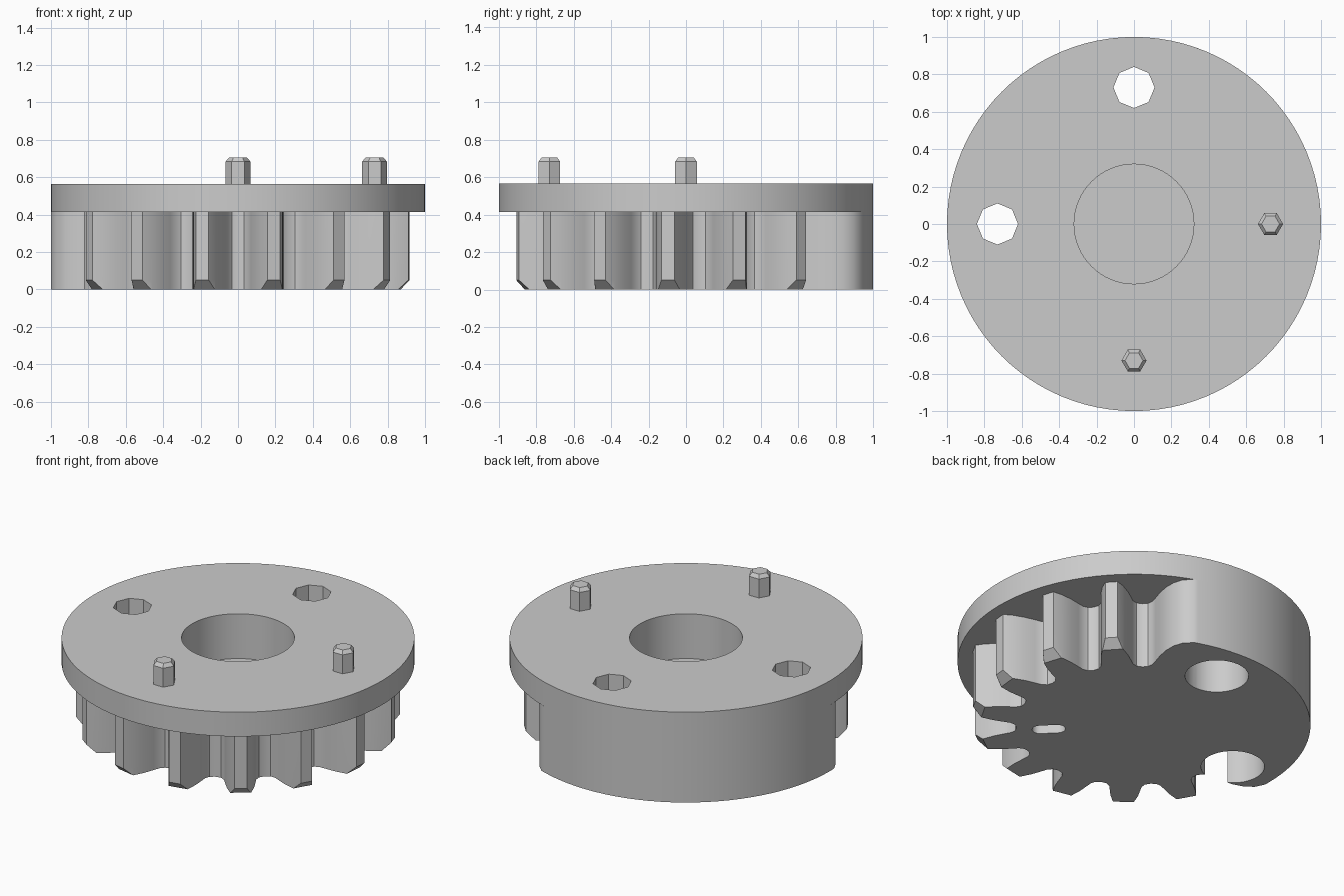
import bpy
import bmesh
import math

cube = bpy.data.objects.get("Cube")
if cube:
    bpy.data.objects.remove(cube, do_unlink=True)

GREY = bpy.data.materials.new("plain_grey")
GREY.use_nodes = True
GREY.diffuse_color = (0.6, 0.6, 0.6, 1)
GREY.node_tree.nodes["Principled BSDF"].inputs["Base Color"].default_value = (0.6, 0.6, 0.6, 1)

TOP, STEP, FLOOR = 0.565, 0.413, 0.285
HOLE_R = 0.73      # distance of pins and holes from the axis


def polar(deg, r):
    a = math.radians(deg)
    return r * math.cos(a), r * math.sin(a)


def loft(name, rings):
    """Closed solid through equal-length rings, each given as (points, z)."""
    bm = bmesh.new()
    loops = [[bm.verts.new((x, y, z)) for x, y in pts] for pts, z in rings]
    n = len(loops[0])
    for low, high in zip(loops, loops[1:]):
        for i in range(n):
            j = (i + 1) % n
            bm.faces.new((low[i], low[j], high[j], high[i]))
    bm.faces.new(loops[0][::-1])
    bm.faces.new(loops[-1])
    mesh = bpy.data.meshes.new(name)
    bm.to_mesh(mesh)
    bm.free()
    mesh.materials.append(GREY)
    obj = bpy.data.objects.new(name, mesh)
    bpy.context.collection.objects.link(obj)
    return obj


def circle(r, n, cx=0.0, cy=0.0):
    return [(cx + x, cy + y) for x, y in (polar(360 * i / n, r) for i in range(n))]


def prism(name, pts, z0, z1):
    return loft(name, [(pts, z0), (pts, z1)])


def activate(obj):
    bpy.ops.object.select_all(action='DESELECT')
    obj.select_set(True)
    bpy.context.view_layer.objects.active = obj


def cut(obj, cutter):
    activate(obj)
    mod = obj.modifiers.new("cut", 'BOOLEAN')
    mod.operation = 'DIFFERENCE'
    mod.solver = 'EXACT'
    mod.object = cutter
    bpy.ops.object.modifier_apply(modifier=mod.name)
    bpy.data.objects.remove(cutter, do_unlink=True)


# Gear outline: nine teeth on a 24 degree pitch, then a plain full-radius sector
TIP, CHAMFER = 0.92, 0.05
flank = [(2.2, TIP), (3.9, 0.87), (5.6, 0.80), (6.7, 0.74), (7.5, 0.70), (9.2, 0.674)]
shoulder = [(2.8, 0.674), (4.6, 0.70), (5.5, 0.74), (6.5, 0.80), (8, 0.87),
            (10, 0.93), (12.5, 0.975), (16, 1.0)]
ROOT = 0.666
outline = [(3.75 * k, 1.0) for k in range(19, 49)]
outline += [(198 - a, r) for a, r in reversed(shoulder)] + [(198, ROOT)]
foot = list(outline)
for k in range(9):
    mid = 210 + 24 * k
    tooth = [(mid - a, r) for a, r in reversed(flank)] + [(mid + a, r) for a, r in flank]
    outline += tooth + [(mid + 12, ROOT)]
    # the tip corners slide down the flank to make the chamfer
    foot += [(mid + math.copysign(3.8, a - mid), TIP - CHAMFER) if r == TIP else (a, r)
             for a, r in tooth] + [(mid + 12, ROOT)]
end = [(414 + a, r) for a, r in shoulder]
outline += end
foot += end
full = [polar(a, r) for a, r in outline]
gear = loft("gear_body", [([polar(a, r) for a, r in foot], 0), (full, CHAMFER), (full, STEP)])

# Round flange on top
flange = prism("flange", circle(1.0, 96), STEP, TOP)

# Blind centre bore
cut(flange, prism("bore_cutter", circle(0.32, 64), STEP - 0.1, TOP + 0.1))
cut(gear, prism("bore_cutter", circle(0.32, 64), FLOOR, TOP))

# Octagonal holes in the flange, wide round sockets below them
for cx, cy in ((-HOLE_R, 0), (0, HOLE_R)):
    cut(flange, prism("hole_cutter", circle(0.11, 8, cx, cy), STEP - 0.1, TOP + 0.1))
    cut(gear, prism("socket_cutter", circle(0.18, 48, cx, cy), -0.1, STEP + 0.1))

# Rounded index slot in the underside
slot = []
for r0, start in ((0.535, -90), (0.435, 90)):
    for i in range(9):
        x, y = polar(start + 22.5 * i, 0.045)
        ang = math.radians(-45)
        x += r0
        slot.append((x * math.cos(ang) - y * math.sin(ang), x * math.sin(ang) + y * math.cos(ang)))
cut(gear, prism("slot_cutter", slot, -0.1, 0.1))

# Hexagonal pins with chamfered tops
for name, cx, cy in (("left_pin", HOLE_R, 0), ("front_pin", 0, -HOLE_R)):
    shaft, cap = circle(0.067, 6, cx, cy), circle(0.048, 6, cx, cy)
    loft(name, [(shaft, TOP - 0.02), (shaft, 0.683), (cap, 0.705)])

# Smooth the curved walls, keep the hard edges
for obj in (gear, flange):
    activate(obj)
    bpy.ops.object.shade_smooth_by_angle(angle=math.radians(30))
